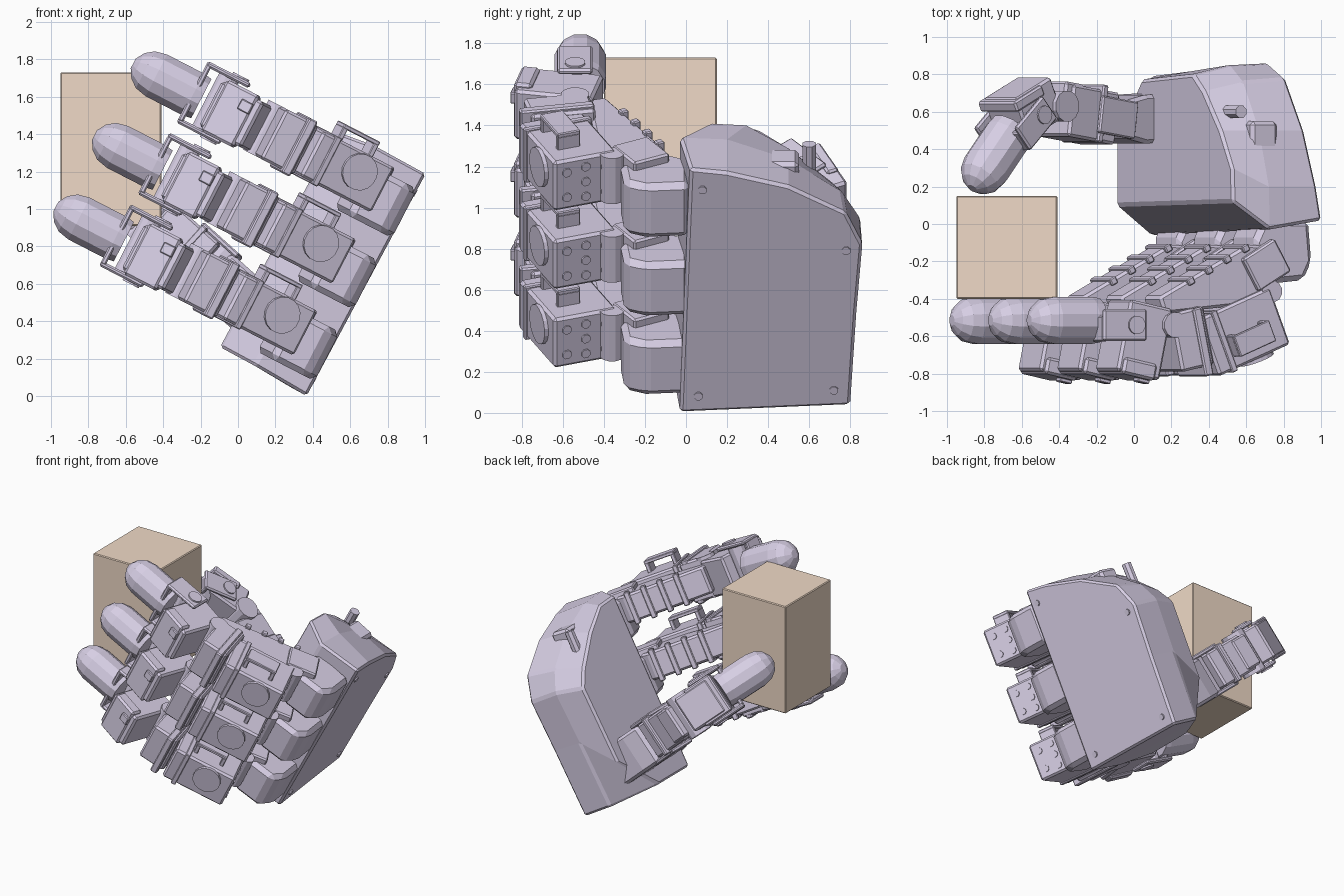
import bpy, bmesh, math
from mathutils import Matrix, Vector

if "Cube" in bpy.data.objects:
    bpy.data.objects.remove(bpy.data.objects["Cube"])

def material(name, rgb):
    m = bpy.data.materials.new(name)
    m.diffuse_color = (*rgb, 1)
    m.use_nodes = True
    m.node_tree.nodes["Principled BSDF"].inputs["Base Color"].default_value = m.diffuse_color
    return m

SHELL = material("shell", (0.68, 0.62, 0.78))
TAN = material("tan", (0.87, 0.70, 0.57))

def frame(origin, deg):
    """Local a runs along the finger, b along world y, c across the palm."""
    s, k = math.sin(math.radians(deg)), math.cos(math.radians(deg))
    m = Matrix(((-k, 0, s), (0, 1, 0), (s, 0, k))).to_4x4()
    m.translation = origin
    return m

def finish(name, bm, M, bevel=0.0, mat=SHELL):
    bm.transform(M)
    bmesh.ops.recalc_face_normals(bm, faces=bm.faces)
    me = bpy.data.meshes.new(name)
    bm.to_mesh(me)
    bm.free()
    ob = bpy.data.objects.new(name, me)
    bpy.context.collection.objects.link(ob)
    me.materials.append(mat)
    if bevel:
        md = ob.modifiers.new("bevel", 'BEVEL')
        md.width, md.segments, md.limit_method = bevel, 1, 'ANGLE'
    return ob

def box(name, M, center, size, rot=0, bevel=0.014, mat=SHELL):
    bm = bmesh.new()
    bmesh.ops.create_cube(bm, size=1)
    L = Matrix.Translation(center) @ Matrix.Rotation(math.radians(rot), 4, 'Z') @ Matrix.Diagonal((*size, 1))
    bm.transform(L)
    return finish(name, bm, M, bevel, mat)

def loft(name, M, rings, bevel=0.015):
    bm = bmesh.new()
    vs = [[bm.verts.new(p) for p in r] for r in rings]
    n = len(vs[0])
    for r0, r1 in zip(vs, vs[1:]):
        for i in range(n):
            j = (i + 1) % n
            bm.faces.new((r0[i], r0[j], r1[j], r1[i]))
    bm.faces.new(vs[0])
    bm.faces.new(vs[-1])
    return finish(name, bm, M, bevel)

def prism(name, M, pts, c0, c1, bevel=0.015):
    return loft(name, M, [[(a, b, c) for a, b in pts] for c in (c0, c1)], bevel)

def rod(name, M, p, q, profile, sides=12):
    """Lathed solid from p to q; profile is (fraction along, radius)."""
    p, q = Vector(p), Vector(q)
    d = q - p
    R = d.to_track_quat('Z', 'Y').to_matrix()
    rings = []
    for t, r in profile:
        rings.append([p + d * t + R @ Vector((r * math.cos(2 * math.pi * (i + .5) / sides),
                      r * math.sin(2 * math.pi * (i + .5) / sides), 0)) for i in range(sides)])
    return loft(name, M, rings, 0)

def cyl(name, M, p, q, r, sides=12):
    return rod(name, M, p, q, ((0, r), (1, r)), sides)

TIP = ((0, .122), (.12, .13), (.66, .13), (.82, .115), (.93, .08), (1, .03))

def motor(name, M, center, size, rot):
    """Servo block with screws on its end, a horn disc and a side loop."""
    L = M @ Matrix.Translation(center) @ Matrix.Rotation(math.radians(rot), 4, 'Z')
    la, lb, lc = size
    box(name + "_motor", L, (0, 0, 0), size)
    box(name + "_motor_seam", L, (la * .3, 0, 0), (.035, lb + .02, lc + .02), bevel=.005)
    cyl(name + "_horn", L, (-la * .12, -lb / 2 - .02, .03), (-la * .12, -lb / 2, .03), .1, 16)
    for y, z in ((-.3, -.25), (-.3, .25), (.3, -.25), (.3, .25), (0, 0), (0, .3), (0, -.3)):
        cyl(name + "_screw", L, (-la / 2 - .008, y * lb, z * lc), (-la / 2, y * lb, z * lc), .024, 8)
    # open cable loop beside the motor
    z = lc / 2 + .055
    for s in (-1, 1):
        box(name + "_loop_post", L, (s * .1, -.04, z - .03), (.03, .12, .09), bevel=.005)
    box(name + "_loop_bar", L, (0, -.04, z + .02), (.23, .12, .025), bevel=.005)

def fork(name, M, center, la, lb, half, rot=0):
    L = M @ Matrix.Translation(center) @ Matrix.Rotation(math.radians(rot), 4, 'Z')
    for s in (-1, 1):
        box(name + "_fork_side", L, (0, 0, s * half), (la, lb, .03), bevel=.01)
        cyl(name + "_fork_pin", L, (-la * .25, 0, s * (half + .01)), (-la * .25, 0, s * (half + .025)), .05)
    box(name + "_fork_bar", L, (la / 2 - .015, -.02, 0), (.03, lb * .8, half * 2), bevel=.008)

# palm: plate lofted from the tilted back face to the palm face
P = frame((.37, 0, .01), 28.4)
back = [(-.03, -.01), (.80, -.01), (.83, .5), (.86, .88), (.78, 1.06), (.5, 1.22), (.2, 1.31), (.02, 1.34)]
mid = [(-.06, 0), (.79, .0), (.82, .5), (.85, .89), (.76, 1.04), (.5, 1.22), (.2, 1.33), (-.03, 1.34)]
front = [(.10, 0), (.46, 0), (.77, .28), (.80, .86), (.71, .98), (.5, 1.17), (.3, 1.30), (.12, 1.31)]
rings = [[(.09 * b, b, c) for b, c in back]]
rings += [[(a, b, c) for b, c in r] for a, r in ((.32, mid), (.53, front))]
loft("palm", P, rings, .015)
cyl("palm_knob", P, (.44, .6, 1.05), (.44, .6, 1.24), .035, 8)
box("palm_socket", P, (.3, .45, 1.2), (.16, .2, .1), bevel=.02)
for b, c in ((.06, .08), (.72, .08), (.08, 1.22), (.78, .85)):
    cyl("palm_screw", P, (.09 * b - .008, b, c), (.12, b, c), .022, 8)

# three fingers, bent round the block
for n, c in enumerate((.285, .72, 1.155), 1):
    F = frame(P @ Vector((0, 0, c)), 27.3)
    N = f"finger_{n}"
    prism(N + "_base_housing", F, [(.02, .02), (0, -.2), (.05, -.3), (.26, -.32), (.36, -.1), (.3, .02)], -.205, .09, .03)
    box(N + "_base_bracket", F, (.3, -.22, .1), (.22, .2, .07), -30, .01)
    prism(N + "_inner_link", F, [(.24, -.12), (.4, -.11), (.93, -.39), (.9, -.48), (.3, -.42)], -.10, .10)
    for i in range(4):
        t = .42 + i * .11
        box(N + "_inner_rib", F, (t, -.13 - (t - .42) * .53, 0), (.04, .04, .24), -28, .006)
    motor(N + "_proximal", F, (.435, -.575, .0), (.46, .33, .27), -22)
    cyl(N + "_base_joint", F, (.27, -.36, -.12), (.27, -.36, .13), .06)
    box(N + "_middle_link", F, (.755, -.615, 0), (.2, .32, .3), -12)
    box(N + "_middle_plate", F, (.70, -.63, 0), (.05, .37, .33), -12, .008)
    cyl(N + "_middle_joint", F, (.86, -.54, -.15), (.86, -.54, .15), .07)
    box(N + "_outer_motor", F, (1.03, -.62, -.01), (.26, .39, .27), 12)
    box(N + "_outer_motor_cap", F, (1.07, -.775, -.01), (.2, .09, .31), 12)
    box(N + "_outer_tab", F, (1.02, -.835, .06), (.07, .03, .06), 12, .005)
    cyl(N + "_outer_joint", F, (1.17, -.53, -.17), (1.17, -.53, .17), .06)
    fork(N, F, (1.18, -.54, 0), .26, .17, .17)
    rod(N + "_tip", F, (1.25, -.515, -.01), (1.66, -.515, -.01), TIP, 12)

# thumb, rising from the wrist corner of the palm to the block
T = frame((.05, 0, .5), 42)
prism("thumb_base_housing", T, [(-.12, .44), (-.12, .70), (.1, .69), (.24, .66), (.24, .46), (.1, .43)], -.16, .14, .02)
cyl("thumb_base_joint", T, (.26, .56, -.15), (.26, .56, .15), .08)
for s in (-1, 1):
    box("thumb_bracket_side", T, (.32, .57, s * .15), (.26, .2, .03), 8, .008)
box("thumb_lower_motor", T, (.47, .585, 0), (.34, .28, .27), 8)
box("thumb_lower_rib", T, (.42, .59, 0), (.04, .31, .30), 8, .008)
box("thumb_lower_cap", T, (.60, .69, 0), (.14, .13, .24), 8)
cyl("thumb_middle_joint", T, (.69, .63, -.16), (.69, .63, .16), .085)
box("thumb_upper_motor", T, (.86, .62, 0), (.28, .24, .27), -25)
box("thumb_upper_cap", T, (.95, .67, 0), (.22, .06, .30), -25, .01)
fork("thumb", T, (.92, .54, 0), .26, .16, .16, -42)
rod("thumb_tip", T, (.95, .50, 0), (1.23, .19, 0), TIP, 12)

# gripped block
box("gripped_block", Matrix.Identity(4), (-.68, -.125, 1.32), (.54, .55, .82), 0, .006, TAN)
